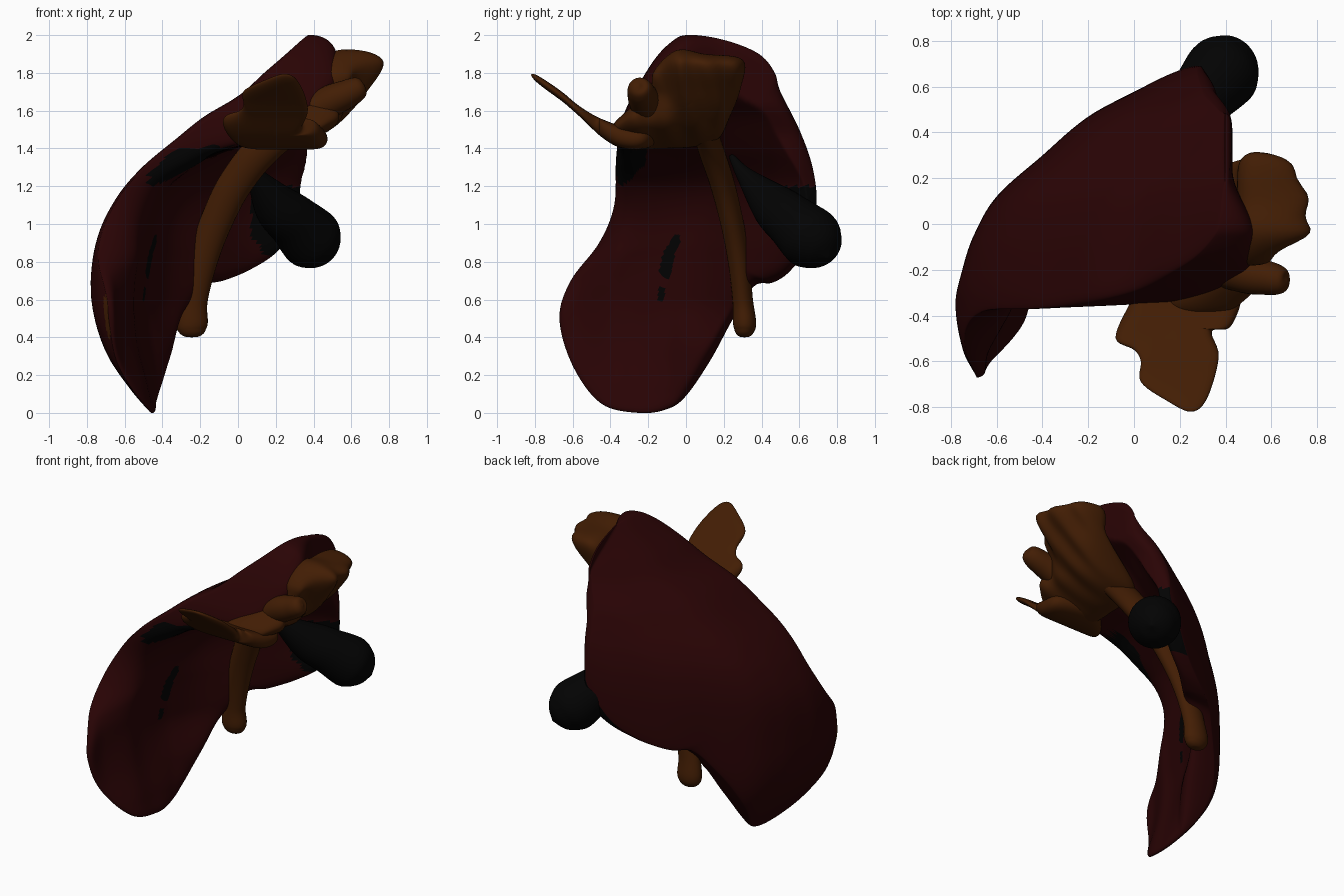
import bpy, bmesh, math
from mathutils import Vector

if "Cube" in bpy.data.objects:
    bpy.data.objects.remove(bpy.data.objects["Cube"])


def material(name, col):
    m = bpy.data.materials.new(name)
    m.diffuse_color = (*col, 1)
    m.use_nodes = True
    m.node_tree.nodes["Principled BSDF"].inputs["Base Color"].default_value = m.diffuse_color
    return m


RED = material("dark red", (0.0225, 0.0011, 0.0014))
BROWN = material("brown", (0.055, 0.0125, 0.0012))
BLACK = material("black", (0.0008, 0.0008, 0.0008))


def hermite(p0, p1, p2, p3, t):
    return p1 + 0.5 * t * (p2 - p0 + t * (2 * p0 - 5 * p1 + 4 * p2 - p3 + t * (3 * (p1 - p2) + p3 - p0)))


def table(pts):
    """Smooth 1D lookup through (key, value) pairs."""
    def slope(i):
        a, b = pts[max(i - 1, 0)], pts[min(i + 1, len(pts) - 1)]
        return (b[1] - a[1]) / (b[0] - a[0])

    def f(k):
        if k <= pts[0][0]:
            return pts[0][1]
        for i in range(len(pts) - 1):
            (a, va), (b, vb) = pts[i], pts[i + 1]
            if k <= b:
                h, t = b - a, (k - a) / (b - a)
                return ((2*t**3 - 3*t*t + 1) * va + (t**3 - 2*t*t + t) * h * slope(i)
                        + (3*t*t - 2*t**3) * vb + (t**3 - t*t) * h * slope(i + 1))
        return pts[-1][1]
    return f


def smooth(a, b, k):
    t = min(max((k - a) / (b - a), 0), 1)
    return t * t * (3 - 2 * t)


def finish(name, bm, mats):
    bmesh.ops.remove_doubles(bm, verts=bm.verts, dist=1e-5)
    bmesh.ops.recalc_face_normals(bm, faces=bm.faces)
    for f in bm.faces:
        f.smooth = True
    me = bpy.data.meshes.new(name)
    bm.to_mesh(me)
    bm.free()
    for m in mats:
        me.materials.append(m)
    ob = bpy.data.objects.new(name, me)
    bpy.context.collection.objects.link(ob)
    return ob


def lens(name, outline, centre, lo, hi, place, mats, rings=20, seg=6, paint=None,
         power=lambda u, v: 10, keep=0.08):
    """Closed body over a 2D outline between two height functions, rounded at the rim."""
    n = len(outline)
    rim = []
    for i in range(n):
        q = [Vector(outline[(i + k) % n]) for k in (-1, 0, 1, 2)]
        rim += [hermite(*q, s / seg) for s in range(seg)]
    c = Vector(centre)
    bm = bmesh.new()
    for side in (0, 1):
        rows = []
        for j in range(rings + 1):
            r = math.sin(j / rings * math.pi / 2)
            row = []
            for p in rim:
                u, v = c + (p - c) * r
                f = math.sqrt(max(0, 1 - r ** power(u, v)))
                a, b = lo(u, v), hi(u, v)
                m = a + keep * (b - a)
                row.append(bm.verts.new(place(u, v, m + ((b if side else a) - m) * f)))
            rows.append(row)
        for j in range(rings):
            for i in range(len(rim)):
                k = (i + 1) % len(rim)
                face = bm.faces.new((rows[j][i], rows[j][k], rows[j + 1][k], rows[j + 1][i]))
                if paint:
                    face.material_index = paint(face.calc_center_median(), side)
    return finish(name, bm, mats)


def tube(name, pts, mat, squash=1.0, sides=24, steps=8):
    """Round tube through (x, y, z, radius) points."""
    P = [Vector(p) for p in pts]
    P = [2 * P[0] - P[1]] + P + [2 * P[-1] - P[-2]]
    path = [hermite(*P[i:i + 4], s / steps) for i in range(len(P) - 3) for s in range(steps)] + [P[-2]]
    bm = bmesh.new()
    rows = []
    for i, p in enumerate(path):
        t = (path[min(i + 1, len(path) - 1)] - path[max(i - 1, 0)]).to_3d().normalized()
        a = Vector((0, 1, 0)).cross(t).normalized()
        b = t.cross(a)
        r = max(p[3], 0.002)
        rows.append([bm.verts.new(p.to_3d() + r * (a * math.cos(w) + b * squash * math.sin(w)))
                     for w in (2 * math.pi * k / sides for k in range(sides))])
    for A, B in zip(rows, rows[1:]):
        for k in range(sides):
            m = (k + 1) % sides
            bm.faces.new((A[k], A[m], B[m], B[k]))
    bm.faces.new(rows[0])
    bm.faces.new(rows[-1])
    return finish(name, bm, [mat])


def yz(u, v, h):
    return (h, u, v)


# Main curved lobe: outer dome and hollow inner side, both as x over (y, z)
front_curve = table([(0, -.47), (.12, -.57), (.3, -.69), (.5, -.76), (.7, -.78), (.95, -.74), (1.15, -.64),
                     (1.3, -.51), (1.45, -.33), (1.57, -.18), (1.68, 0), (1.8, .13), (1.9, .24), (2, .34)])
top_curve = table([(-.66, -.7), (-.55, -.75), (-.35, -.78), (-.2, -.75), (-.05, -.7), (.12, -.6), (.3, -.4),
                   (.47, -.2), (.58, 0), (.68, .2), (.71, .34)])
thick = table([(0, .1), (.3, .19), (.85, .25), (1.2, .23), (1.4, .3), (2, .25)])


def outer(y, z):
    a, b = max(front_curve(z) + .78, 0), max(top_curve(y) + .78, 0)
    return min(-.78 + (a ** 1.5 + b ** 1.5) ** (1 / 1.5), .355 + .04 * smooth(1.45, 1.65, z))


def inner(y, z):
    o = outer(y, z)
    t = thick(z) * (1 + .35 * smooth(-.3, .1, y) * smooth(.6, .3, z)) * (1 - .5 * smooth(-.35, -.65, y))
    base = max(min(o + t, .37 + .06 * smooth(1.45, 1.65, z)), o + .03)
    s = smooth(1.36, 1.56, z) * (1 - smooth(-.08, .24, y))
    top = .42 + .12 * smooth(1.55, 1.8, z)
    return base + (max(top, o + .04) - base) * s


def near(p, a, b, w):
    a, b, q = Vector(a), Vector(b), Vector((p.y, p.z))
    t = min(max((q - a).dot(b - a) / (b - a).length_squared, 0), 1)
    return (q - a - (b - a) * t).length < w


def lobe_paint(p, side):
    if side:
        # narrow grooves, broad patch, and the bed of the sac
        if (near(p, (-.05, .92), (-.09, .84), .025) or near(p, (-.09, .84), (-.11, .74), .032)
                or near(p, (-.13, .66), (-.13, .61), .015)):
            return 2
        if (p.y < -.21 and 1.21 + max(0, p.y + .32) < p.z < 1.41 and -.47 < p.x < -.04
                and p.x - outer(p.y, p.z) > .07):
            return 2
        if .83 < p.z < 1.2 and p.x > .07 and p.y > .32 + (1.28 - p.z) * .48:
            return 2
    elif p.y < -.625 and .4 < p.z < .62:
        return 1
    return 0


lobe_outline = [(0, 2), (.13, 1.99), (.28, 1.95), (.4, 1.89), (.47, 1.8), (.5, 1.7), (.6, 1.5), (.67, 1.3),
                (.69, 1.1), (.64, .88), (.55, .75), (.46, .69), (.36, .67), (.25, .5), (.13, .28), (0, .09),
                (-.1, .02), (-.25, 0), (-.45, .05), (-.6, .25), (-.67, .5), (-.61, .7), (-.46, .9),
                (-.38, 1.1), (-.37, 1.35), (-.34, 1.55), (-.26, 1.72), (-.16, 1.88), (-.07, 1.97)]
lens("main_lobe", lobe_outline, (0, .95), outer, inner, yz, [RED, BROWN, BLACK],
     rings=60, seg=8, paint=lobe_paint, power=lambda y, z: 5 + 20 * smooth(1.2, 1.55, z) + 8 * smooth(-.1, .1, y))

# Fluted brown mass on the upper inner side
reach = table([(1.4, .3), (1.5, .48), (1.6, .59), (1.7, .67), (1.85, .77), (1.93, .76)])


def mass_hi(y, z):
    x = reach(z) - .12 * (1 - smooth(-.16, -.02, y)) * smooth(1.5, 1.7, z) - 1.6 * max(0, y - .06) ** 2
    return max(x + .012 * math.sin(y * 40 + z * 12), .2)


mass_outline = [(-.05, 1.92), (.1, 1.9), (.3, 1.87), (.29, 1.72), (.23, 1.56), (.17, 1.45), (.05, 1.41),
                (-.1, 1.4), (-.3, 1.4), (-.39, 1.44), (-.39, 1.52), (-.3, 1.61), (-.19, 1.7), (-.17, 1.81)]
lens("upper_mass", mass_outline, (0, 1.62), lambda y, z: .1 + .35 * smooth(1.45, 1.75, z), mass_hi, yz, [BROWN],
     rings=28, keep=.4)

# Thin flap rising to the front
flap_z = table([(-.82, 1.79), (-.65, 1.67), (-.58, 1.61), (-.45, 1.52), (-.3, 1.47), (-.1, 1.48)])
flap_outline = [(-.03, -.37), (-.08, -.5), (0, -.55), (.03, -.6), (.03, -.69), (.14, -.77), (.25, -.82),
                (.32, -.76), (.37, -.58), (.34, -.47), (.42, -.45), (.47, -.32), (.44, -.2), (.2, -.15), (.05, -.25)]
lens("front_flap", flap_outline, (.18, -.45), lambda x, y: flap_z(y) - .025 - .05 * smooth(-.6, -.35, y),
     lambda x, y: flap_z(y) + .025 + .015 * smooth(-.6, -.4, y), lambda u, v, h: (u, v, h), [BROWN], keep=.5)

# Small stub beside the mass
tube("side_stub", [(.4, -.19, 1.6, .09), (.5, -.22, 1.655, .085), (.58, -.235, 1.69, .075), (.63, -.245, 1.715, .065),
                   (.66, -.25, 1.73, .045), (.67, -.25, 1.735, .002)], BROWN)

# Long hanging cord
tube("hanging_cord", [(.68, .0, 1.8, .04), (.5, .05, 1.65, .07), (.17, .12, 1.43, .09), (-.01, .19, 1.22, .09),
                      (-.12, .245, 1.0, .085), (-.19, .28, .8, .08), (-.235, .3, .6, .075), (-.245, .31, .48, .085),
                      (-.245, .31, .43, .07), (-.245, .31, .405, .04), (-.245, .31, .4, .002)], BROWN, squash=.72)

# Black pear-shaped sac
tube("sac", [(.03, .24, 1.36, .015), (.09, .31, 1.26, .045), (.2, .46, 1.1, .12), (.3, .565, 1.01, .145),
             (.385, .66, .925, .166), (.43, .705, .88, .14), (.465, .735, .845, .09), (.49, .755, .82, .002)],
     BLACK, sides=32)
